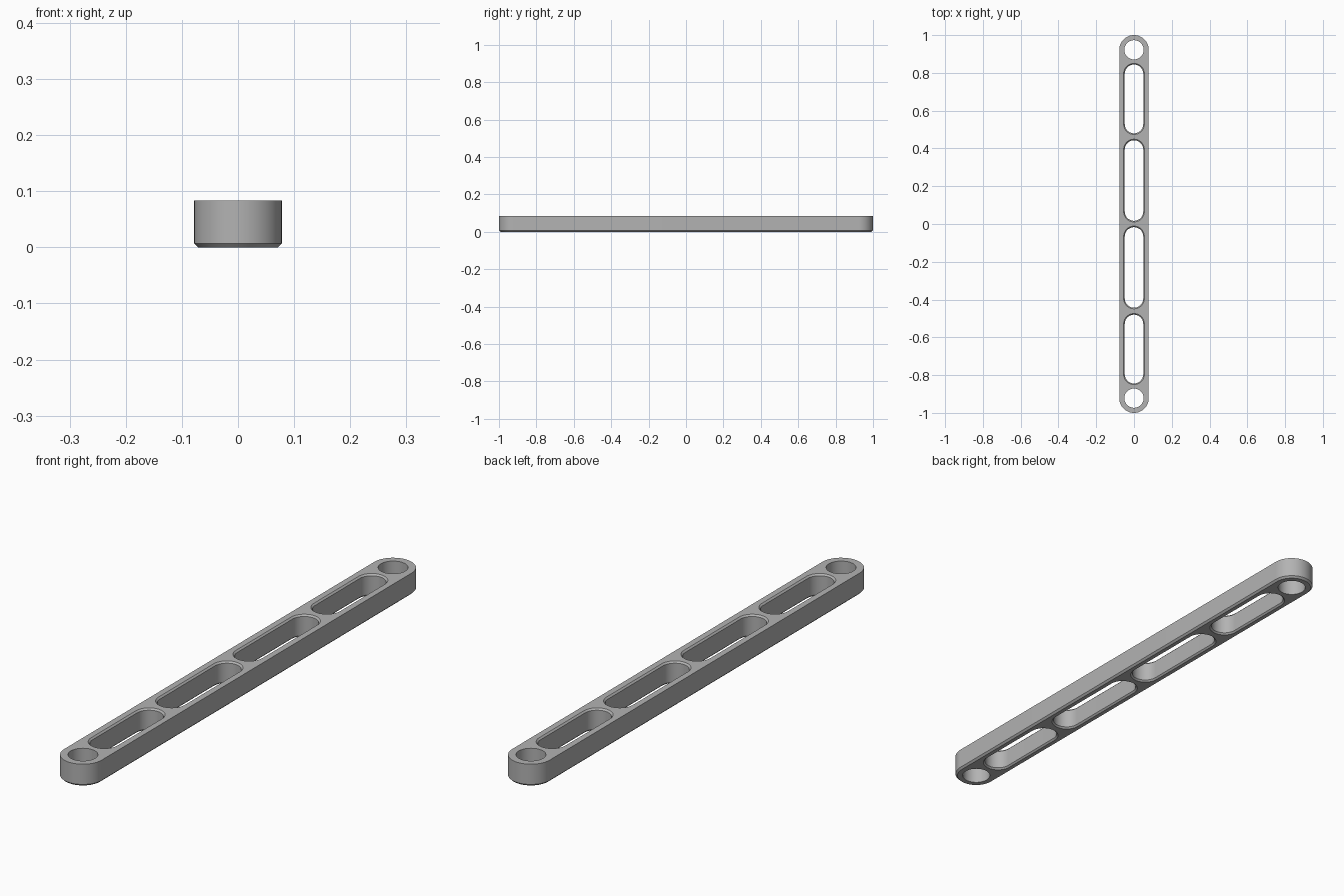
import bpy, bmesh, math

cube = bpy.data.objects.get("Cube")
if cube:
    bpy.data.objects.remove(cube, do_unlink=True)

HALF_W, HEIGHT, BEVEL = 0.078, 0.083, 0.007
SLOT_R, SLOT_BEVEL = 0.049, 0.006
HOLE_R, HOLE_Y = 0.051, 1 - HALF_W
SEGS = 32

grey = bpy.data.materials.new("grey metal")
grey.use_nodes = True
grey.diffuse_color = (0.45, 0.45, 0.45, 1)
grey.node_tree.nodes["Principled BSDF"].inputs["Base Color"].default_value = grey.diffuse_color


def stadium(radius, y0, y1):
    """Outline with round ends centred at y0 and y1."""
    pts = []
    for start, y in ((0, y1), (math.pi, y0)):
        for i in range(SEGS + 1):
            a = start + math.pi * i / SEGS
            pts.append((radius * math.cos(a), y + radius * math.sin(a)))
    return pts


def loft(name, layers, y0, y1):
    """Closed solid through stadium outlines given as (radius, z)."""
    bm = bmesh.new()
    rings = [[bm.verts.new((x, y, z)) for x, y in stadium(r, y0, y1)] for r, z in layers]
    for low, high in zip(rings, rings[1:]):
        n = len(low)
        for i in range(n):
            j = (i + 1) % n
            bm.faces.new((low[i], low[j], high[j], high[i]))
    bm.faces.new(rings[0][::-1])
    bm.faces.new(rings[-1])
    bmesh.ops.remove_doubles(bm, verts=bm.verts, dist=1e-5)
    bmesh.ops.recalc_face_normals(bm, faces=bm.faces)
    mesh = bpy.data.meshes.new(name)
    bm.to_mesh(mesh)
    bm.free()
    mesh.materials.append(grey)
    ob = bpy.data.objects.new(name, mesh)
    bpy.context.collection.objects.link(ob)
    return ob


# Bar with round ends and a chamfered lower edge
bar = loft("link_bar", [(HALF_W - BEVEL, 0), (HALF_W, BEVEL), (HALF_W, HEIGHT)],
           -HOLE_Y, HOLE_Y)

# Pin holes and chamfered slots, mirrored front to back
cutters = []
out = 0.01
wide = SLOT_R + SLOT_BEVEL + out
slot_layers = [(wide, -out), (SLOT_R, SLOT_BEVEL),
               (SLOT_R, HEIGHT - SLOT_BEVEL), (wide, HEIGHT + out)]
for side in (-1, 1):
    y = side * HOLE_Y
    cutters.append(loft("hole_cutter", [(HOLE_R, -out), (HOLE_R, HEIGHT + out)], y, y))
    for near, far in ((0.011, 0.449), (0.474, 0.85)):
        inset = SLOT_R + SLOT_BEVEL
        a, b = sorted((side * (near + inset), side * (far - inset)))
        cutters.append(loft("slot_cutter", slot_layers, a, b))

bpy.context.view_layer.objects.active = bar
bar.select_set(True)
for cutter in cutters:
    mod = bar.modifiers.new("cut", "BOOLEAN")
    mod.operation = "DIFFERENCE"
    mod.solver = "EXACT"
    mod.object = cutter
    bpy.ops.object.modifier_apply(modifier=mod.name)
    bpy.data.objects.remove(cutter, do_unlink=True)

bpy.ops.object.shade_smooth_by_angle(angle=math.radians(30))
